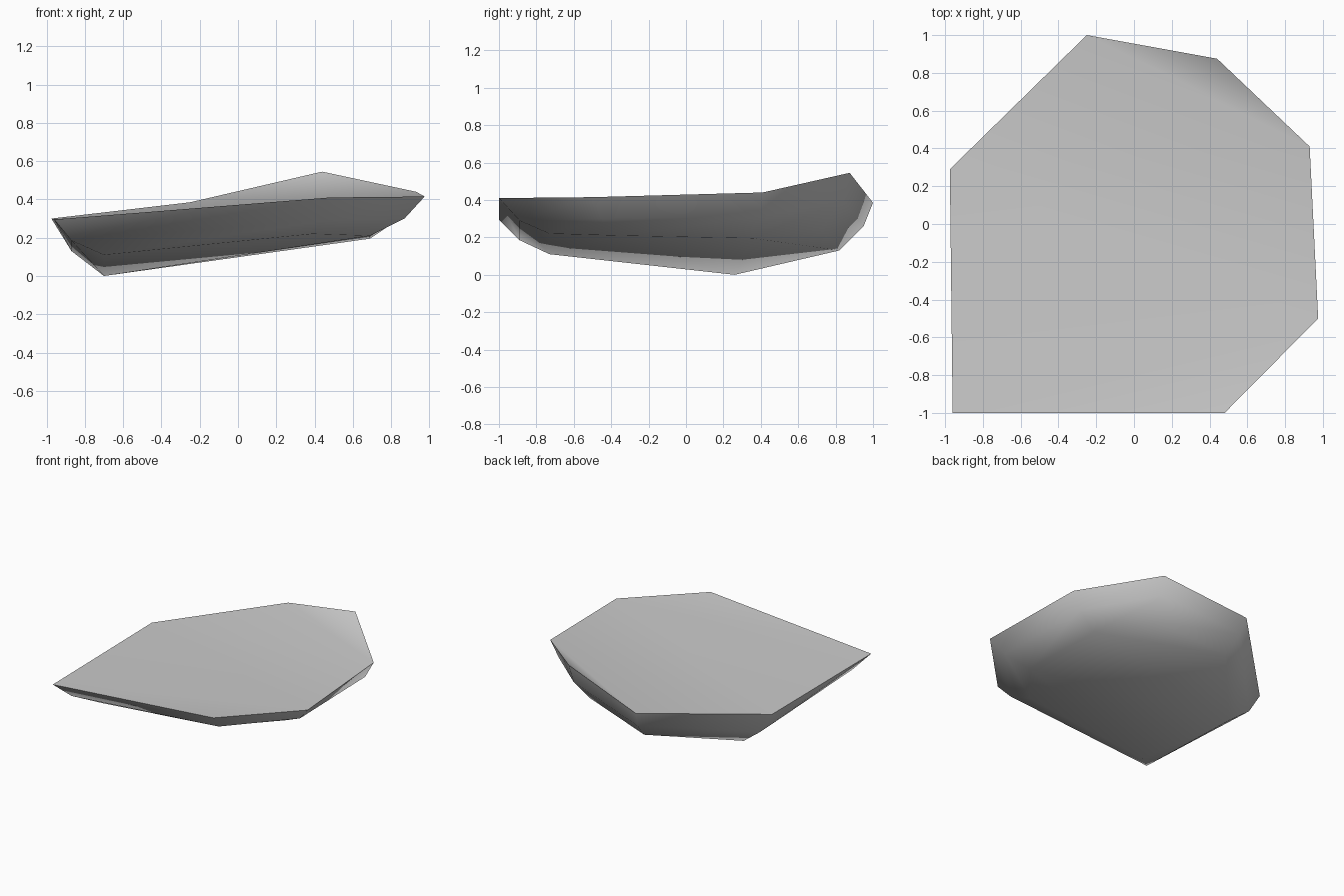
import bpy
import bmesh

default_cube = bpy.data.objects.get("Cube")
if default_cube:
    bpy.data.objects.remove(default_cube, do_unlink=True)

# Plain grey stone
stone = bpy.data.materials.new("grey_stone")
stone.use_nodes = True
stone_colour = (0.6, 0.6, 0.6, 1)
stone.diffuse_color = stone_colour
stone.node_tree.nodes["Principled BSDF"].inputs["Base Color"].default_value = stone_colour

# Three seven-sided outlines, each counter-clockwise from the front right corner
rim = [(-.96, -1, .295), (.48, -1, .41), (.975, -.5, .415), (.93, .41, .44),
       (.44, .875, .545), (-.25, 1, .385), (-.975, .29, .3)]
chamfer = [(-.87, -.89, .185), (.45, -.89, .29), (.87, -.45, .3), (.86, .4, .31),
           (.42, .84, .4), (-.23, .95, .26), (-.87, .29, .13)]
base = [(-.7, -.73, .11), (.39, -.73, .22), (.69, -.38, .21), (.69, .36, .195),
        (.36, .72, .24), (-.2, .82, .13), (-.7, .26, 0)]


def bridge(bm, upper, lower):
    """Join two matching loops with a band of side faces."""
    count = len(upper)
    for i in range(count):
        j = (i + 1) % count
        bm.faces.new((lower[i], lower[j], upper[j], upper[i]))


def cap(bm, loop, triangles):
    """Close a loop with uneven facets."""
    for corners in triangles:
        bm.faces.new([loop[i] for i in corners])


bm = bmesh.new()
rim_loop, chamfer_loop, base_loop = (
    [bm.verts.new(point) for point in outline] for outline in (rim, chamfer, base))

# Sloping sides and chamfered underside
bridge(bm, rim_loop, chamfer_loop)
bridge(bm, chamfer_loop, base_loop)

# Broken top surface and underside
cap(bm, rim_loop, [(0, 1, 2), (0, 2, 6), (6, 2, 3), (6, 3, 5), (5, 3, 4)])
cap(bm, base_loop, [(0, 1, 2), (0, 2, 6), (6, 2, 3), (6, 3, 5), (5, 3, 4)])
bmesh.ops.recalc_face_normals(bm, faces=bm.faces)

mesh = bpy.data.meshes.new("rock_slab")
bm.to_mesh(mesh)
bm.free()
mesh.materials.append(stone)
slab = bpy.data.objects.new("rock_slab", mesh)
bpy.context.collection.objects.link(slab)

# Soft underside with a crisp top rim
bpy.ops.object.select_all(action="DESELECT")
slab.select_set(True)
bpy.context.view_layer.objects.active = slab
bpy.ops.object.shade_smooth_by_angle(angle=1.0)
